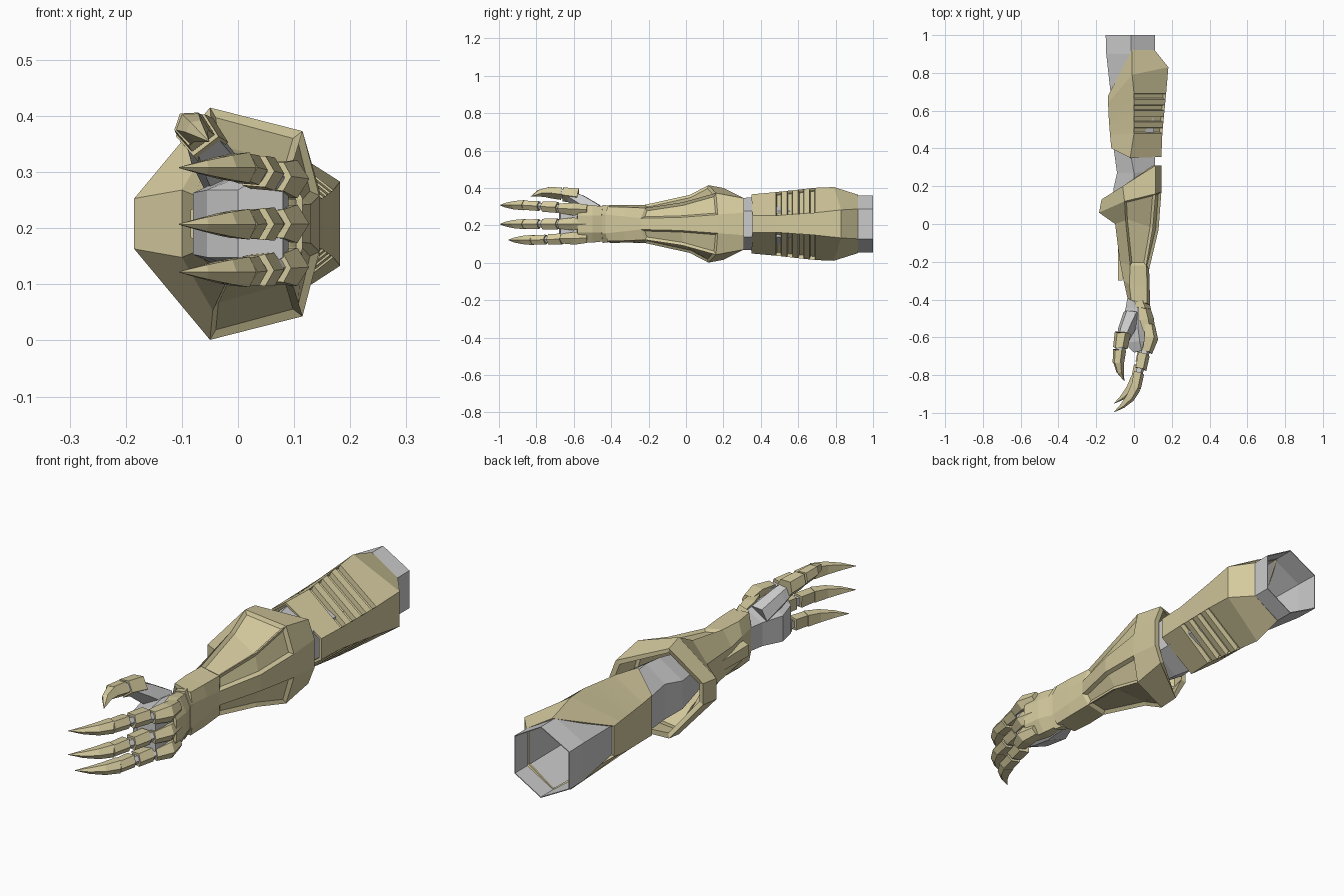
import bpy, bmesh
from mathutils import Vector as V

if "Cube" in bpy.data.objects:
    bpy.data.objects.remove(bpy.data.objects["Cube"])

ZC = 0.208
tan = bpy.data.materials.new("tan_armour")
tan.diffuse_color = (0.66, 0.59, 0.34, 1)
tan.use_nodes = True
tan.node_tree.nodes["Principled BSDF"].inputs["Base Color"].default_value = tan.diffuse_color


def loft(name, rings, mat=None, closed=True, caps=False, thick=0, panels=(), inset=0.01, depth=-0.012):
    """Skin a list of point rings; panels are groups of (row, column) faces to recess."""
    bm = bmesh.new()
    rows = [[bm.verts.new(p) for p in r] for r in rings]
    n = len(rows[0])
    grid = {}
    for r in range(len(rows) - 1):
        for c in range(n if closed else n - 1):
            d = (c + 1) % n
            grid[r, c] = bm.faces.new((rows[r][c], rows[r][d], rows[r + 1][d], rows[r + 1][c]))
    if caps:
        bm.faces.new(rows[0])
        bm.faces.new(rows[-1])
    bmesh.ops.recalc_face_normals(bm, faces=bm.faces[:])
    # the first column pair of every shell should look away from its ring centre
    f = grid[0, 0]
    mid = sum((v.co for v in rows[0] + rows[1]), V()) / (2 * n)
    if f.normal.dot(f.calc_center_median() - mid) < 0:
        bmesh.ops.reverse_faces(bm, faces=bm.faces[:])
    for group in panels:
        bmesh.ops.inset_region(bm, faces=[grid[k] for k in group], thickness=inset,
                               depth=depth, use_even_offset=True, use_boundary=True)
    me = bpy.data.meshes.new(name)
    bm.to_mesh(me)
    bm.free()
    ob = bpy.data.objects.new(name, me)
    bpy.context.collection.objects.link(ob)
    if mat:
        me.materials.append(mat)
    if thick:
        s = ob.modifiers.new("shell", "SOLIDIFY")
        s.thickness = thick
        s.offset = -1
    return ob


def mirror(half):
    """Half ring of (x, y, height above centre) completed below the centre plane."""
    return [(x, y, ZC + h) for x, y, h in half] + [(x, y, ZC - h) for x, y, h in reversed(half)]


def limb(name, pts, sizes, u=(0, 0, 1), mat=tan, shape=((0, 1), (.85, .45), (.75, -.8), (-.75, -.8), (-.85, .45))):
    """Ridged block swept through points; the ridge faces u x direction."""
    pts = [V(p) for p in pts]
    rings = []
    for i, (p, s) in enumerate(zip(pts, sizes)):
        d = (pts[min(i + 1, len(pts) - 1)] - pts[max(i - 1, 0)]).normalized()
        v = V(u).cross(d).normalized()
        w = d.cross(v)
        rings.append([p + w * a * s + v * b * s + d * (0.25 * s if b == 1 else 0) for a, b in shape])
    return loft(name, rings, mat, caps=True)


# grey sleeve running from the open shoulder end down into the forearm
sleeve = [[(.11, 1, .08), (-.015, 1, .152), (-.15, 1, .08)],
          [(.11, .9, .08), (-.015, .9, .152), (-.147, .9, .08)],
          [(.10, .66, .07), (-.015, .66, .145), (-.12, .66, .06)],
          [(.11, .38, .07), (-.02, .38, .142), (-.105, .38, .07)],
          [(.11, .28, .07), (.0, .27, .138), (-.09, .27, .075)],
          [(.10, .18, .06), (.0, .18, .13), (-.11, .18, .06)],
          [(.06, -.1, .04), (.0, -.1, .07), (-.05, -.1, .04)]]
loft("inner_sleeve", [mirror(r) for r in sleeve], thick=.004)

# upper arm armour with four slots in the upper and lower outer faces
lo = [(.15, .48, .045), (0, .48, .17), (-.127, .47, .08)]
hi = [(.17, .69, .06), (0, .69, .193), (-.135, .58, .075)]
upper = [[(.145, .355, .045), (-.02, .35, .158), (-.12, .40, .085)]]
for i in range(8):
    upper.append([tuple(V(a).lerp(V(b), i / 7)) for a, b in zip(lo, hi)])
upper += [[(.182, .83, .075), (-.01, .79, .197), (-.137, .64, .07)],
          [(.11, .92, .08), (-.012, .92, .156), (-.137, .68, .065)]]
loft("upper_arm_armour", [mirror(r) for r in upper], tan, thick=.012,
     panels=[[(r, c)] for r in (1, 3, 5, 7) for c in (0, 4)], inset=.004, depth=-.02)

# flared forearm armour with recessed panels
fore = [[(.145, .31, .06), (.115, .31, .137), (-.06, .20, .192), (-.172, .13, .045)],
        [(.145, .17, .05), (.115, .16, .165), (-.05, .12, .207), (-.185, .06, .045)],
        [(.13, -.03, .035), (.10, -.02, .115), (-.045, .02, .155), (-.10, 0, .06)],
        [(.08, -.24, .03), (.065, -.22, .085), (-.02, -.22, .102), (-.075, -.2, .05)],
        [(.083, -.33, .04), (.07, -.33, .09), (-.025, -.32, .10), (-.055, -.3, .05)],
        [(.085, -.43, .05), (.07, -.42, .092), (-.015, -.405, .102), (-.035, -.39, .05)]]
loft("forearm_armour", [mirror(r) for r in fore], tan, thick=.022,
     panels=[[(1, c), (2, c)] for c in (0, 1, 5, 6)], inset=.013, depth=-.012)

# small raised block on the inner wrist
vent = [[(-.06, y, h), (-.085, y, h * .7)] for y, h in ((-.1, .03), (-.3, .035))]
loft("inner_wrist_block", [mirror(r) for r in vent], tan, caps=True)

# grey palm
palm = [[(.06, -.36, .05), (.02, -.36, .085), (-.03, -.36, .05)],
        [(.07, -.44, .06), (.02, -.44, .09), (-.045, -.45, .05)],
        [(.09, -.54, .06), (.02, -.54, .10), (-.08, -.54, .055)],
        [(.09, -.62, .06), (.03, -.62, .095), (-.055, -.63, .06)],
        [(.08, -.67, .06), (.04, -.67, .085), (.0, -.68, .06)]]
loft("palm", [mirror(r) for r in palm], caps=True)

# wrist collar and back of hand plate, open on the palm side
collar = [[(-.0, -.40, .085), (.045, -.405, .097), (.08, -.41, .05)],
          [(.01, -.44, .09), (.06, -.445, .102), (.09, -.45, .05)]]
plate = [[(.025, -.44, .09), (.06, -.44, .093), (.085, -.44, .045)],
         [(.03, -.51, .10), (.075, -.50, .10), (.105, -.50, .045)],
         [(.05, -.57, .10), (.085, -.57, .10), (.115, -.58, .045)]]
for nm, rows in (("wrist_collar", collar), ("hand_plate", plate)):
    loft(nm, [mirror(r) for r in rows], tan, closed=False, thick=.012)

# three fingers: knuckle, two armoured joints, grey core and claw
for k, (z0, z1, dy) in enumerate(((.285, .308, 0), (.208, .207, 0), (.132, .122, .045))):
    def at(x, y, t):
        return (x, y + dy * t, z0 + (z1 - z0) * t)
    n = f"finger_{k + 1}_"
    limb(n + "knuckle", [at(.08, -.53, 0), at(.088, -.60, .1), at(.068, -.675, .3)], [.03, .04, .03])
    limb(n + "core", [at(.07, -.64, 0), at(.042, -.73, .6), at(.012, -.84, 1), at(-.005, -.89, 1)],
         [.026, .022, .02, .018], mat=None)
    limb(n + "joint_a", [at(.05, -.685, .5), at(.034, -.765, .7)], [.035, .033])
    limb(n + "joint_b", [at(.024, -.785, .8), at(.008, -.865, 1)], [.031, .029])
    limb(n + "claw", [at(.008, -.86, 1), at(-.02, -.915, 1), at(-.06, -.96, 1), at(-.105, -.995, 1)],
         [.032, .026, .015, .001])

# thumb on the upper side of the hand
tu = (-.8, 0, -.6)
limb("thumb_core", [(-.01, -.48, .27), (-.045, -.56, .325), (-.07, -.64, .37), (-.085, -.73, .38)],
     [.05, .042, .028, .02], tu, None)
limb("thumb_joint_a", [(-.062, -.575, .36), (-.075, -.655, .37)], [.042, .038], tu)
limb("thumb_joint_b", [(-.078, -.665, .373), (-.085, -.735, .38)], [.034, .03], tu)
limb("thumb_claw", [(-.083, -.725, .38), (-.075, -.78, .375), (-.052, -.83, .355)], [.03, .02, .001], tu)
